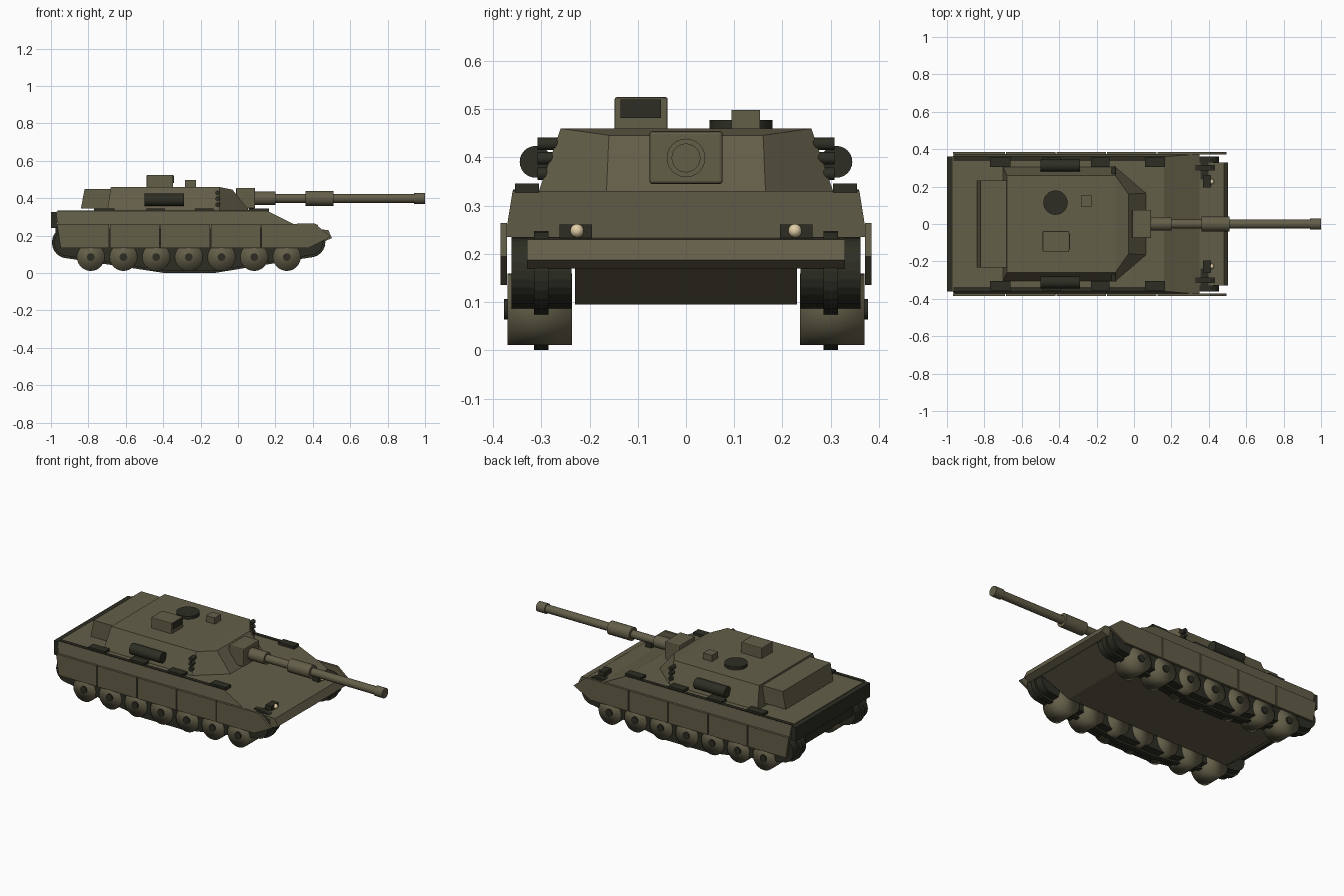
import bpy, math
from mathutils import Matrix

if "Cube" in bpy.data.objects:
    bpy.data.objects.remove(bpy.data.objects["Cube"])


def material(name, rgb):
    m = bpy.data.materials.new(name)
    m.diffuse_color = (*rgb, 1)
    m.use_nodes = True
    m.node_tree.nodes["Principled BSDF"].inputs["Base Color"].default_value = m.diffuse_color
    return m


OLIVE = material("olive_paint", (0.125, 0.113, 0.066))
DARK = material("dark_rubber", (0.026, 0.027, 0.017))
CREAM = material("lamp_cream", (0.75, 0.62, 0.38))


def mesh_object(name, verts, faces, mat):
    me = bpy.data.meshes.new(name)
    me.from_pydata(verts, [], faces)
    ob = bpy.data.objects.new(name, me)
    bpy.context.collection.objects.link(ob)
    me.materials.append(mat)
    # consistent outward normals
    import bmesh
    bm = bmesh.new()
    bm.from_mesh(me)
    bmesh.ops.recalc_face_normals(bm, faces=bm.faces)
    bm.to_mesh(me)
    bm.free()
    return ob


def loft(name, ring_a, ring_b, mat):
    n = len(ring_a)
    faces = [tuple(range(n)), tuple(range(n, 2 * n))]
    faces += [(i, (i + 1) % n, n + (i + 1) % n, n + i) for i in range(n)]
    return mesh_object(name, ring_a + ring_b, faces, mat)


def prism(name, profile, y0, y1, mat, taper=0.0, z_ref=0.0):
    """Side profile (x, z) spanned from y0 to y1; taper narrows it with height."""
    a = [(x, y0 + taper * (z - z_ref), z) for x, z in profile]
    b = [(x, y1 - taper * (z - z_ref), z) for x, z in profile]
    return loft(name, a, b, mat)


def box(name, x, y, z, mat, bevel=0.0):
    ob = prism(name, [(x[0], z[0]), (x[1], z[0]), (x[1], z[1]), (x[0], z[1])], y[0], y[1], mat)
    if bevel:
        mod = ob.modifiers.new("bevel", "BEVEL")
        mod.width = bevel
        mod.segments = 2
    return ob


def rod(name, axis, start, end, r, mat, centre, sides=24, smooth_all=False):
    """Cylinder along an axis from start to end; centre gives the other two coordinates."""
    bpy.ops.mesh.primitive_cylinder_add(vertices=sides, radius=r, depth=end - start)
    ob = bpy.context.object
    ob.name = name
    mid = (start + end) / 2
    if axis == "X":
        rot, loc = Matrix.Rotation(math.pi / 2, 4, "Y"), (mid, *centre)
    elif axis == "Y":
        rot, loc = Matrix.Rotation(math.pi / 2, 4, "X"), (centre[0], mid, centre[1])
    else:
        rot, loc = Matrix.Identity(4), (*centre, mid)
    ob.data.transform(Matrix.Translation(loc) @ rot)
    ob.data.materials.append(mat)
    if smooth_all:
        ob.data.shade_smooth()
    else:
        bpy.ops.object.shade_smooth_by_angle(angle=math.radians(35))
    return ob


def span(side, a, b):
    return tuple(sorted((side * a, side * b)))


# Hull: sponson body, lower tub, front deck and nose beam
prism("upper_hull", [(-0.97, 0.33), (0.16, 0.33), (0.35, 0.235), (-0.96, 0.235)],
      -0.375, 0.375, OLIVE, 0.16, 0.235)
prism("lower_tub", [(-0.96, 0.24), (0.46, 0.23), (0.46, 0.17), (0.27, 0.095), (-0.85, 0.095),
                    (-0.96, 0.18)], -0.23, 0.23, OLIVE)
prism("front_deck", [(0.33, 0.236), (0.48, 0.23), (0.47, 0.215), (0.33, 0.215)], -0.33, 0.33, OLIVE)
prism("nose_beam", [(0.45, 0.232), (0.482, 0.23), (0.503, 0.187), (0.465, 0.17), (0.44, 0.175)],
      -0.33, 0.33, OLIVE)
box("rear_grille", (-1.0, -0.965), (-0.36, 0.36), (0.24, 0.326), DARK)
box("rear_plate", (-0.975, -0.955), (-0.23, 0.23), (0.17, 0.245), DARK)


def track_loop(grow):
    """Belt outline: front arc, sagging lower run, rear arc."""
    pts = []
    for cx, cz, r, a0 in ((0.385, 0.165, 0.07, 90), (-0.91, 0.163, 0.073, 270)):
        for i in range(13):
            a = math.radians(a0 - 15 * i)
            pts.append((cx + (r + grow) * math.cos(a), cz + (r + grow) * math.sin(a)))
        if a0 == 90:
            pts += [(-0.12, 0.013 - grow), (-0.40, 0.013 - grow)]
    return pts


for s, tag in ((1, "left"), (-1, "right")):
    # Running gear
    prism(f"track_{tag}", track_loop(0), *span(s, 0.238, 0.362), DARK)
    prism(f"track_guide_{tag}", track_loop(0.012), *span(s, 0.285, 0.315), DARK)
    for i in range(7):
        x = -0.787 + i * 0.1747
        rod(f"road_wheel_{tag}_{i}", "Y", *span(s, 0.236, 0.37), 0.074, OLIVE, (x, 0.085), 28, True)
        rod(f"wheel_hub_{tag}_{i}", "Y", *span(s, 0.36, 0.378), 0.021, DARK, (x, 0.085), 16)

    # Side skirts, split into panels
    seams = [-0.968, -0.685, -0.415, -0.145, 0.125]
    for i in range(4):
        a, b = seams[i], seams[i + 1] - 0.006
        low = a + 0.02 if i == 0 else a
        prism(f"skirt_{tag}_{i}", [(a, 0.262), (b, 0.262), (b, 0.135), (low, 0.135)],
              *span(s, 0.371, 0.385), OLIVE)
    prism(f"front_skirt_{tag}", [(0.125, 0.262), (0.41, 0.264), (0.495, 0.195), (0.46, 0.175),
                                 (0.38, 0.135), (0.125, 0.135)], *span(s, 0.371, 0.385), OLIVE)

    # Dark deck rim and stowage blocks
    box(f"deck_rim_{tag}", (-0.965, 0.16), span(s, 0.338, 0.359), (0.322, 0.334), DARK)
    for i, (a, b) in enumerate([(-0.77, -0.66), (-0.49, -0.39), (-0.23, -0.13), (0.06, 0.165)]):
        box(f"deck_block_{tag}_{i}", (a, b), span(s, 0.305, 0.355), (0.325, 0.346), DARK)

    # Headlamps
    box(f"lamp_box_{tag}", (0.37, 0.412), span(s, 0.195, 0.262), (0.23, 0.261), DARK)
    bpy.ops.mesh.primitive_uv_sphere_add(segments=16, ring_count=10, radius=0.014,
                                         location=(0.415, s * 0.226, 0.248))
    lamp = bpy.context.object
    lamp.name = f"headlamp_{tag}"
    lamp.data.materials.append(CREAM)
    lamp.data.shade_smooth()

    # Turret side canister and smoke launchers
    rod(f"side_canister_{tag}", "X", -0.50, -0.29, 0.033, DARK, (s * 0.312, 0.391))
    for i, z in enumerate((0.366, 0.398, 0.428)):
        rod(f"smoke_tube_{tag}_{i}", "Y", *span(s, 0.24, 0.308), 0.013, DARK, (-0.108, z), 12)

# Turret shell: wide base, narrow roof, sloped nose
base_half = [(-0.70, 0.306), (-0.10, 0.306), (0.065, 0.165)]
roof_half = [(-0.68, 0.26, 0.46), (-0.10, 0.26, 0.46), (-0.03, 0.16, 0.446)]
base = [(x, y, 0.328) for x, y in base_half] + [(x, -y, 0.328) for x, y in reversed(base_half)]
roof = roof_half + [(x, -y, z) for x, y, z in reversed(roof_half)]
verts = base + roof
shell_faces = [tuple(range(6)), (6, 7, 10, 11), (7, 8, 9, 10)]
shell_faces += [(i, (i + 1) % 6, 6 + (i + 1) % 6, 6 + i) for i in range(6)]
mesh_object("turret_shell", verts, shell_faces, OLIVE)
prism("turret_bustle", [(-0.84, 0.345), (-0.66, 0.345), (-0.66, 0.45), (-0.82, 0.45)],
      -0.232, 0.232, OLIVE)

# Gun
box("mantlet", (-0.01, 0.092), (-0.076, 0.076), (0.345, 0.455), OLIVE, 0.006)
for name, a, b, r in (("gun_collar", 0.08, 0.20, 0.036), ("gun_barrel", 0.19, 0.96, 0.024),
                      ("bore_evacuator", 0.36, 0.51, 0.04), ("muzzle", 0.942, 1.0, 0.03)):
    rod(name, "X", a, b, r, OLIVE, (0.0, 0.399))

# Roof fittings
rod("roof_hatch", "Z", 0.45, 0.478, 0.065, DARK, (-0.42, 0.114), 28)
box("sight_housing", (-0.488, -0.347), (-0.148, -0.038), (0.455, 0.525), OLIVE, 0.004)
box("sight_window", (-0.35, -0.343), (-0.136, -0.052), (0.482, 0.52), DARK)
box("roof_box", (-0.283, -0.224), (0.094, 0.153), (0.455, 0.498), OLIVE)
